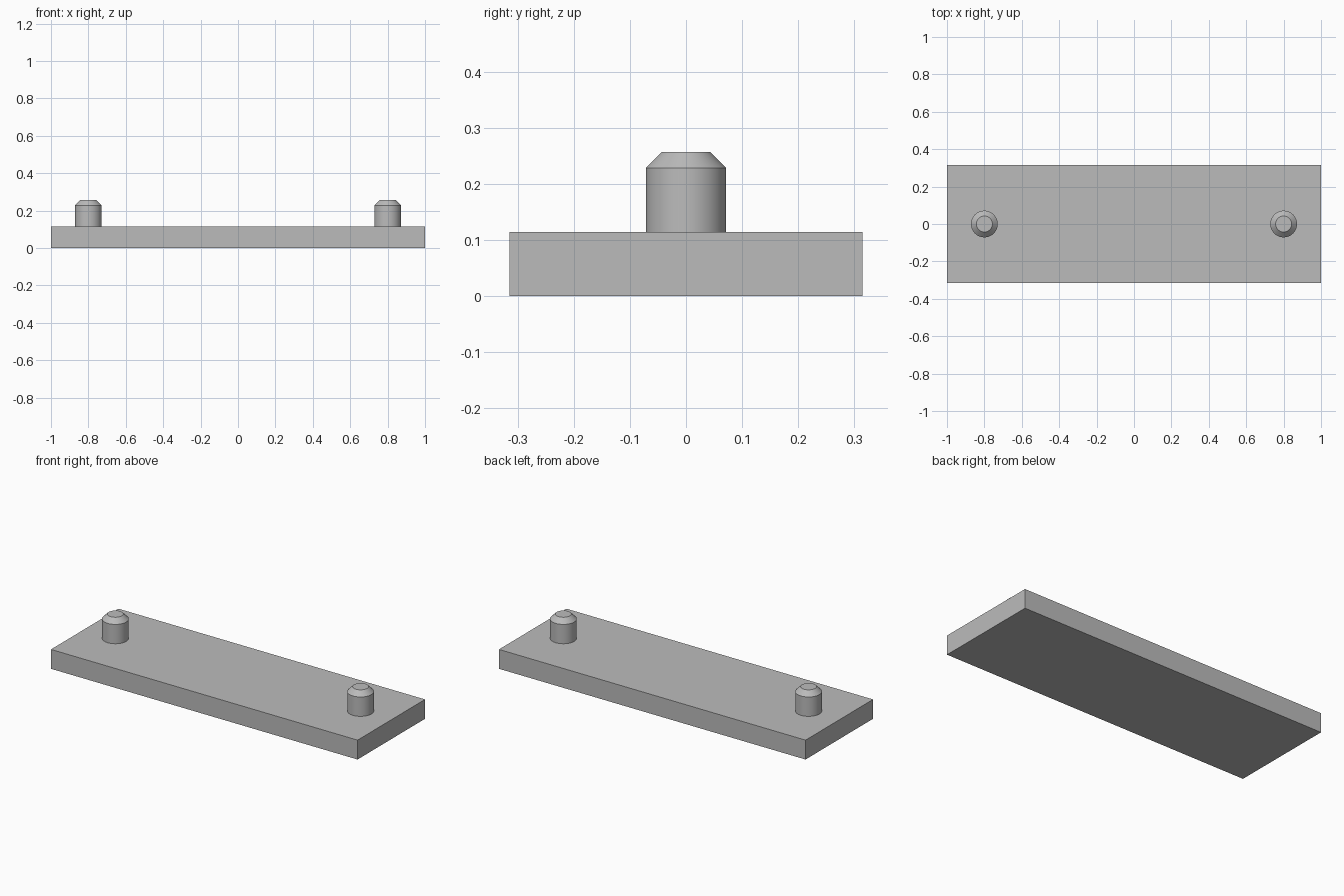
import bpy
import bmesh
import math
from mathutils import Matrix

cube = bpy.data.objects.get("Cube")
if cube:
    bpy.data.objects.remove(cube, do_unlink=True)

UNIT = 2 / 70  # plate is 70 units long
LENGTH, DEPTH, THICK = 70 * UNIT, 22 * UNIT, 4 * UNIT
PEG_X, PEG_R, TIP_R = 28 * UNIT, 2.5 * UNIT, 1.5 * UNIT
SHOULDER, TOP = 8 * UNIT, 9 * UNIT
SIDES = 64

# Single grey material
grey = bpy.data.materials.new("plain_grey")
grey.use_nodes = True
colour = (0.5, 0.5, 0.5, 1)
grey.diffuse_color = colour
grey.node_tree.nodes["Principled BSDF"].inputs["Base Color"].default_value = colour


def add_object(name, bm):
    mesh = bpy.data.meshes.new(name)
    bmesh.ops.recalc_face_normals(bm, faces=bm.faces)
    bm.to_mesh(mesh)
    bm.free()
    mesh.materials.append(grey)
    obj = bpy.data.objects.new(name, mesh)
    bpy.context.collection.objects.link(obj)
    return obj


# Base plate
bm = bmesh.new()
bmesh.ops.create_cube(bm, size=1, matrix=Matrix.Translation((0, 0, THICK / 2))
                      @ Matrix.Diagonal((LENGTH, DEPTH, THICK, 1)))
add_object("base_plate", bm)


# Chamfered locating pegs, seated on the plate
def add_peg(name, x):
    bm = bmesh.new()
    rings = []
    for radius, z in ((PEG_R, THICK), (PEG_R, SHOULDER), (TIP_R, TOP)):
        angles = [math.tau * i / SIDES for i in range(SIDES)]
        rings.append([bm.verts.new((radius * math.cos(a), radius * math.sin(a), z))
                      for a in angles])
    for low, high in zip(rings, rings[1:]):
        for i in range(SIDES):
            j = (i + 1) % SIDES
            bm.faces.new((low[i], low[j], high[j], high[i]))
    bm.faces.new(rings[0])
    bm.faces.new(rings[-1])
    peg = add_object(name, bm)
    peg.location.x = x
    bpy.ops.object.select_all(action="DESELECT")
    peg.select_set(True)
    bpy.context.view_layer.objects.active = peg
    bpy.ops.object.shade_smooth_by_angle(angle=math.radians(30))


add_peg("left_peg", PEG_X)
add_peg("right_peg", -PEG_X)
